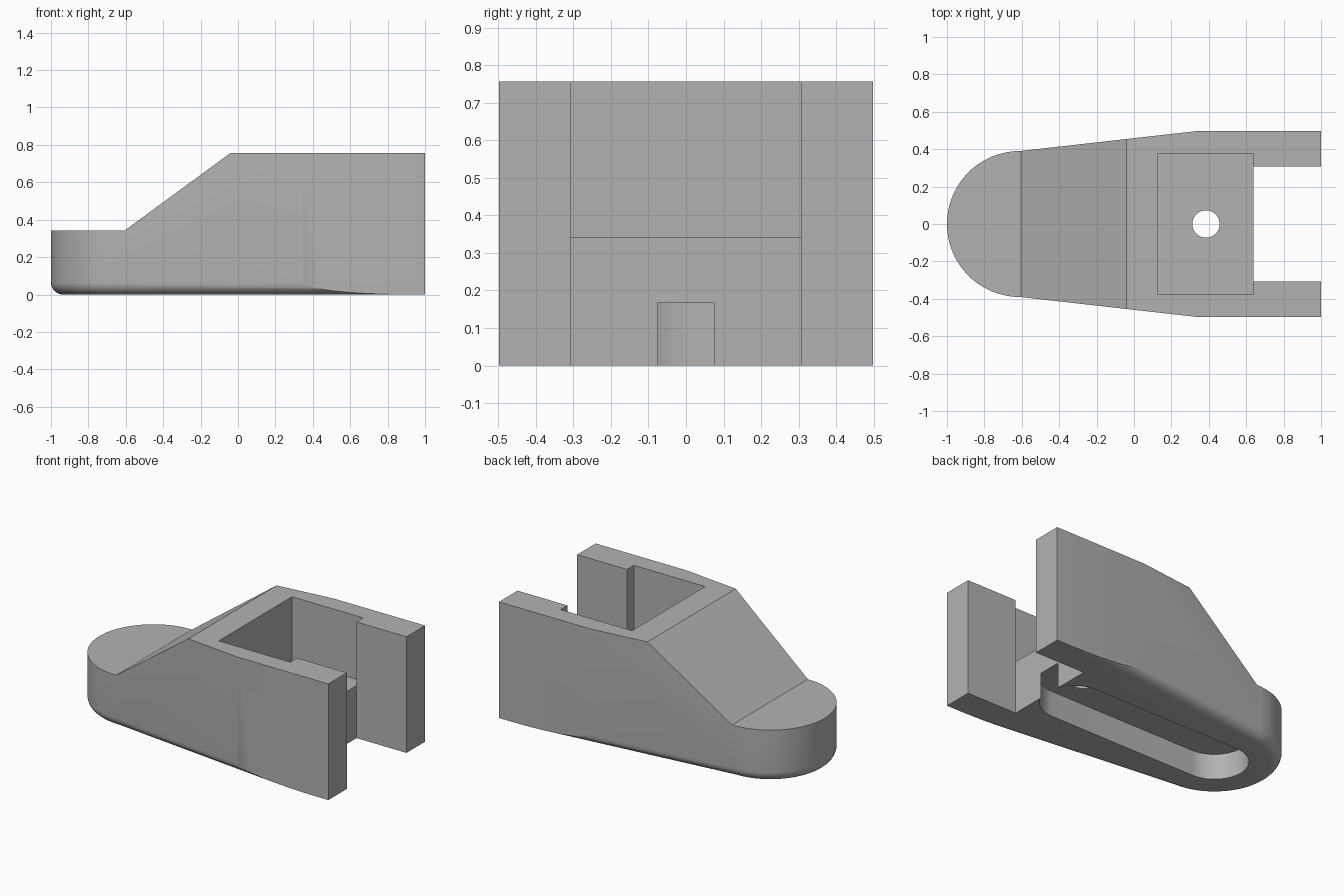
import bpy, bmesh, math

if "Cube" in bpy.data.objects:
    bpy.data.objects.remove(bpy.data.objects["Cube"], do_unlink=True)

HEIGHT, HALF_W = 0.757, 0.498
NOSE_X, NOSE_R = -0.61, 0.39
TAPER, FILLET = 0.113, 0.065
FLOOR, SLOT_TOP = 0.343, 0.166

grey = bpy.data.materials.new("plain grey")
grey.use_nodes = True
grey.diffuse_color = (0.45, 0.45, 0.45, 1)
grey.node_tree.nodes["Principled BSDF"].inputs["Base Color"].default_value = grey.diffuse_color


def loft(name, rings):
    """Closed solid through a stack of matching rings."""
    bm = bmesh.new()
    loops = [[bm.verts.new(p) for p in ring] for ring in rings]
    for a, b in zip(loops, loops[1:]):
        for i in range(len(a)):
            j = (i + 1) % len(a)
            bm.faces.new((a[i], a[j], b[j], b[i]))
    bm.faces.new(loops[0][::-1])
    bm.faces.new(loops[-1])
    bmesh.ops.recalc_face_normals(bm, faces=bm.faces[:])
    mesh = bpy.data.meshes.new(name)
    bm.to_mesh(mesh)
    bm.free()
    mesh.materials.append(grey)
    obj = bpy.data.objects.new(name, mesh)
    bpy.context.collection.objects.link(obj)
    return obj


def prism(name, outline, z0, z1):
    return loft(name, [[(x, y, z) for x, y in outline] for z in (z0, z1)])


def box(name, x0, x1, half_y, z0, z1):
    return prism(name, [(x0, -half_y), (x1, -half_y), (x1, half_y), (x0, half_y)], z0, z1)


def arc(cx, r, start, steps, sweep=math.pi):
    return [(cx + r * math.cos(start + sweep * i / steps),
             r * math.sin(start + sweep * i / steps)) for i in range(steps + 1)]


def body_ring(inset, z):
    """Rounded nose with sides that widen towards the open end."""
    end_y = NOSE_R + TAPER * (1 - NOSE_X) - inset
    pts = arc(NOSE_X, NOSE_R - inset, math.pi / 2, 48)
    return [(x, y, z) for x, y in pts + [(1, -end_y), (1, end_y)]]


# Tapered body with a rounded bottom edge
rings = []
for i in range(9):
    a = math.pi / 2 * i / 8
    rings.append(body_ring(FILLET * (1 - math.sin(a)), FILLET * (1 - math.cos(a))))
rings.append(body_ring(0, HEIGHT))
body = loft("clamp_body", rings)

# Sloping cut above the nose
ramp = [(-1.5, FLOOR), (-0.605, FLOOR), (-0.04, HEIGHT), (-0.04, 1.2), (-1.5, 1.2)]
slope = loft("slope_cutter", [[(x, y, z) for x, z in ramp] for y in (-1, 1)])

cuts = [
    ("INTERSECT", box("width_limit", -1.5, 1.5, HALF_W, -0.5, 1.5)),
    ("DIFFERENCE", slope),
    # Pocket, open mouth, underside slot and bolt hole
    ("DIFFERENCE", box("pocket_cutter", 0.125, 0.64, 0.377, FLOOR, 1.2)),
    ("DIFFERENCE", box("mouth_cutter", 0.64, 1.3, 0.307, -0.3, 1.2)),
    ("DIFFERENCE", prism("slot_cutter", arc(NOSE_X, 0.2, math.pi / 2, 32)
                         + arc(0.455, 0.2, -math.pi / 2, 32), -0.3, SLOT_TOP)),
    ("DIFFERENCE", prism("hole_cutter", arc(0.385, 0.073, 0, 40, math.tau)[:-1], 0.1, 0.5)),
]
for operation, cutter in cuts:
    cutter.hide_render = True
    mod = body.modifiers.new(cutter.name, "BOOLEAN")
    mod.operation, mod.object, mod.solver = operation, cutter, "EXACT"

# Bake the cuts and drop the cutters
bpy.context.view_layer.update()
graph = bpy.context.evaluated_depsgraph_get()
result = bpy.data.meshes.new_from_object(body.evaluated_get(graph))
body.modifiers.clear()
body.data = result
body.data.materials.clear()
body.data.materials.append(grey)
for _, cutter in cuts:
    bpy.data.objects.remove(cutter, do_unlink=True)

bpy.ops.object.select_all(action="DESELECT")
body.select_set(True)
bpy.context.view_layer.objects.active = body
bpy.ops.object.shade_smooth_by_angle(angle=math.radians(25))
